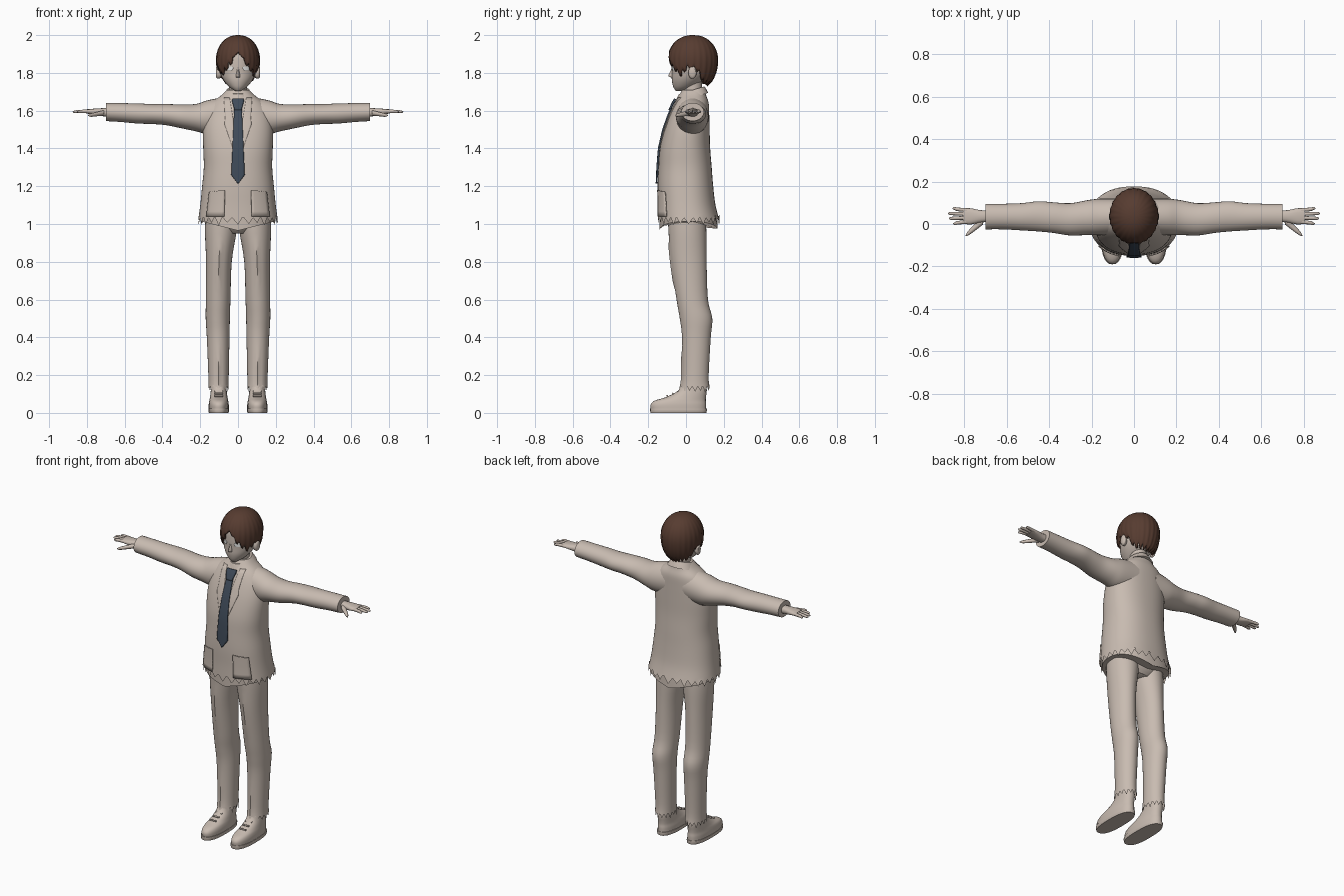
import bpy, bmesh, math

cube = bpy.data.objects.get("Cube")
if cube:
    bpy.data.objects.remove(cube, do_unlink=True)


def material(name, rgb):
    mat = bpy.data.materials.new(name)
    mat.use_nodes = True
    mat.diffuse_color = (*rgb, 1)
    mat.node_tree.nodes["Principled BSDF"].inputs["Base Color"].default_value = (*rgb, 1)
    return mat


CLOTH = material("warm beige", (.58, .50, .44))
HAIR = material("dark brown", (.095, .045, .03))
TIE = material("slate blue", (.05, .07, .1))
WHITE = material("eye white", (.85, .85, .83))


def finish(name, bm, mat, mirror=False, thick=0, angle=45):
    """Turn a bmesh into a smooth shaded object with its modifiers."""
    bmesh.ops.recalc_face_normals(bm, faces=bm.faces[:])
    mesh = bpy.data.meshes.new(name)
    bm.to_mesh(mesh)
    bm.free()
    mesh.materials.append(mat)
    obj = bpy.data.objects.new(name, mesh)
    bpy.context.collection.objects.link(obj)
    bpy.ops.object.select_all(action="DESELECT")
    obj.select_set(True)
    bpy.context.view_layer.objects.active = obj
    bpy.ops.object.shade_smooth_by_angle(angle=math.radians(angle))
    if thick:
        mod = obj.modifiers.new("thickness", "SOLIDIFY")
        mod.thickness = thick
    if mirror:
        obj.modifiers.new("mirror", "MIRROR")
    return obj


def resample(rows, steps=4):
    """Smooth curve through the section rows."""
    out = []
    for i in range(len(rows) - 1):
        quad = [rows[max(i - 1, 0)], rows[i], rows[i + 1], rows[min(i + 2, len(rows) - 1)]]
        for k in range(steps):
            t = k / steps
            out.append([b + t * (c - a + t * (2*a - 5*b + 4*c - d + t * (3*(b - c) + d - a))) / 2
                        if (c - a) or (d - b) else b for a, b, c, d in zip(*quad)])
    return out + [list(rows[-1])]


def power(v, p):
    return math.copysign(abs(v) ** (2 / p), v)


def skin_rings(bm, rings):
    for low, high in zip(rings, rings[1:]):
        for j in range(len(low)):
            bm.faces.new((low[j - 1], low[j], high[j], high[j - 1]))


def loft(name, rows, mat=CLOTH, axis="z", n=28, p=2.0, hem=0, caps=True, warp=None, **kw):
    """Sections are (position, centre u, centre v, radius u, radius v)."""
    bm = bmesh.new()
    rings = []
    for i, (pos, cu, cv, ru, rv) in enumerate(resample(rows)):
        ring = []
        for j in range(n):
            a = math.tau * j / n
            u, v = cu + ru * power(math.cos(a), p), cv + rv * power(math.sin(a), p)
            co = [u, v, pos] if axis == "z" else [pos, u, v]
            if hem and i == 0:
                co[2] += hem * (1 if j % 2 else -1) * (1 + .4 * math.sin(5 * j))
            if warp:
                co = warp(*co)
            ring.append(bm.verts.new(co))
        rings.append(ring)
    skin_rings(bm, rings)
    if caps:
        bm.faces.new(rings[0])
    bm.faces.new(rings[-1])
    return finish(name, bm, mat, **kw)


# Jacket body and the lining below its ragged hem
BODY = [(1.02, 0, .014, .211, .163), (1.1, 0, .004, .2, .152), (1.2, 0, -.003, .19, .147),
        (1.3, 0, -.005, .181, .141), (1.4, 0, -.005, .184, .133), (1.5, 0, .005, .185, .12),
        (1.58, 0, .018, .172, .105), (1.64, 0, .03, .14, .09), (1.68, 0, .035, .09, .072),
        (1.71, 0, .04, .06, .06)]
BODY_P = 2.3
loft("jacket", BODY, n=56, p=BODY_P, hem=.02, caps=False)
loft("jacket_lining", [(.985, 0, .014, .198, .154), (1.06, 0, .01, .198, .15), (1.12, 0, 0, .18, .13)],
     n=40, p=BODY_P, warp=lambda x, y, z: (x, y, z + (.25 * abs(x) - .02 if z < 1 else 0)))


def front_y(x, z):
    """Depth of the jacket front at a given point."""
    for lo, hi in zip(BODY, BODY[1:]):
        if z <= hi[0] or hi is BODY[-1]:
            t = min(max((z - lo[0]) / (hi[0] - lo[0]), 0), 1)
            _, _, cy, rx, ry = [a + t * (b - a) for a, b in zip(lo, hi)]
            return cy - ry * max(1 - abs(x / rx) ** BODY_P, 0) ** (1 / BODY_P)


def strip(name, rows, lift, mat=CLOTH, thick=.006, cols=6, steps=5, depth=front_y, **kw):
    """Thin panel lying on the front; rows are (z, left x, right x)."""
    bm = bmesh.new()
    lines = []
    for i in range((len(rows) - 1) * steps + 1):
        k = min(i // steps, len(rows) - 2)
        t = i / steps - k
        z, xl, xr = [a + t * (b - a) for a, b in zip(rows[k], rows[k + 1])]
        xs = [xl + (xr - xl) * c / cols for c in range(cols + 1)]
        lines.append([bm.verts.new((x, depth(x, z) - lift, z)) for x in xs])
    for a, b in zip(lines, lines[1:]):
        for c in range(cols):
            bm.faces.new((a[c], a[c + 1], b[c + 1], b[c]))
    return finish(name, bm, mat, thick=thick, **kw)


# Jacket panels, lapels and tie
strip("lapel", [(1.67, .045, .075), (1.56, .026, .068), (1.53, .024, .072), (1.41, .012, .03)],
      .004, mirror=True)
strip("front_panel", [(1.18, .068, .07), (1.17, .068, .15), (1.04, .072, .165)], .003, mirror=True)
strip("tie_blade", [(1.62, -.02, .02), (1.5, -.025, .025), (1.26, -.036, .036), (1.215, -.002, .002)],
      .011, TIE, .009)
strip("tie_knot", [(1.665, -.03, .03), (1.65, -.031, .031), (1.605, -.018, .018)], .017, TIE, .012)

# Shirt collar, tilted up towards the nape
loft("collar", [(1.665, 0, .03, .09, .088), (1.69, 0, .03, .072, .076), (1.705, 0, .03, .06, .068)],
     warp=lambda x, y, z: (x, y, z + .3 * (y - .02)))
loft("neck", [(1.65, 0, .04, .05, .052), (1.72, 0, .035, .047, .05), (1.79, 0, .03, .05, .055)])

# Sleeves
loft("sleeve", [(.06, .035, 1.575, .085, .1), (.16, .033, 1.565, .086, .09), (.22, .03, 1.563, .082, .073),
                (.3, .022, 1.57, .076, .063), (.38, .03, 1.579, .072, .056), (.45, .036, 1.582, .071, .053),
                (.53, .034, 1.585, .064, .053), (.62, .035, 1.59, .06, .05), (.7, .035, 1.593, .06, .048)],
     axis="x", mirror=True)

# Hands
loft("palm", [(.67, .037, 1.59, .027, .023), (.72, .036, 1.592, .029, .021),
              (.77, .036, 1.595, .038, .015), (.805, .038, 1.596, .036, .011)],
     axis="x", n=16, p=2.4, mirror=True)
for finger, y, tip in (("index", .01, .852), ("middle", .029, .872), ("ring", .047, .875), ("little", .065, .855)):
    spread = (y - .038) * .3
    loft(finger + "_finger", [(.785, y, 1.596, .009, .01), (.83, y + spread / 2, 1.596, .0085, .009),
                              (tip - .01, y + spread, 1.594, .007, .007), (tip, y + spread, 1.594, .002, .002)],
         axis="x", n=10, mirror=True)
loft("thumb", [(.71, .018, 1.588, .02, .015), (.745, -.012, 1.582, .017, .012),
               (.78, -.043, 1.576, .011, .009), (.793, -.055, 1.575, .002, .002)],
     axis="x", n=10, mirror=True)

# Trousers with a pressed crease
loft("trouser_seat", [(.95, 0, .012, .1, .07), (.98, 0, .008, .155, .095),
                      (1.02, 0, .005, .175, .105), (1.1, 0, .005, .17, .1)])


def crease(x, y, z):
    return x, y + (-.006 if y < .03 and abs(x - .1) < .004 else 0), z


loft("trouser_leg", [(.13, .103, .048, .054, .077), (.2, .103, .05, .054, .07), (.4, .105, .055, .06, .076),
                     (.5, .107, .053, .064, .086), (.6, .105, .033, .065, .083), (.8, .101, .015, .068, .094),
                     (.95, .092, .008, .083, .1), (1.02, .088, .005, .087, .1)],
     n=32, hem=.018, caps=False, warp=crease, mirror=True)

# Shoes with a flat sole
loft("shoe_sole", [(0, .102, -.04, .052, .148), (.012, .102, -.04, .055, .15), (.022, .102, -.04, .055, .15)],
     p=2.5, mirror=True)
loft("shoe_upper", [(.02, .102, -.04, .053, .147), (.045, .102, -.04, .053, .147), (.065, .102, -.03, .05, .135),
                    (.085, .102, .002, .046, .104), (.12, .102, .035, .042, .075),
                    (.17, .102, .045, .04, .06)], p=2.3, mirror=True)
for k in range(3):
    y = -.1 + .03 * k
    loft("shoe_lace", [(.08, y, .09 + .012 * k, .005, .005), (.124, y, .09 + .012 * k, .005, .005)],
         axis="x", n=8, mirror=True)

# Head, nose and ears
FACE = [(1.705, 0, -.032, .016, .022), (1.725, 0, -.012, .046, .055), (1.76, 0, .008, .076, .083),
        (1.8, 0, .025, .095, .1), (1.85, 0, .03, .101, .106), (1.9, 0, .035, .098, .105),
        (1.96, 0, .035, .06, .07)]
loft("head", FACE)
loft("nose", [(1.775, 0, -.07, .011, .008), (1.785, 0, -.073, .011, .02), (1.81, 0, -.07, .007, .012),
              (1.835, 0, -.068, .005, .006)], n=12)
loft("ear", [(.09, .03, 1.8, .016, .026), (.108, .034, 1.802, .022, .033), (.117, .036, 1.804, .014, .024)],
     axis="x", n=16, mirror=True)


def face_y(x, z):
    return .027 - .103 * math.sqrt(1 - (x / .099) ** 2)


strip("eye", [(1.835, .03, .058), (1.825, .025, .064), (1.813, .033, .058)], .002, WHITE, .004,
      depth=face_y, mirror=True)


# Hair cap: grooved shell whose lower edge follows the fringe, ears and nape
def hair_edge(a, j):
    front = abs((a - 1.5 * math.pi + math.pi) % math.tau - math.pi)
    jag = .012 * (1 if j % 4 < 2 else -1)
    stops = [(0, 1.915), (.3, 1.865), (.65, 1.825), (1.0, 1.79), (1.25, 1.825),
             (1.75, 1.82), (2.1, 1.755), (math.pi, 1.74)]
    for (a0, z0), (a1, z1) in zip(stops, stops[1:]):
        if front <= a1:
            return z0 + (z1 - z0) * (front - a0) / (a1 - a0) + (jag if front > .2 else 0)
    return stops[-1][1]


bm = bmesh.new()
N, ROWS = 96, 14
crown = (0, .037, 1.87)
rings = []
for i in range(1, ROWS + 1):
    ring = []
    for j in range(N):
        a = math.tau * j / N
        edge = hair_edge(a, j) - crown[2]
        end = math.acos(edge / (.13 if edge > 0 else .17))
        phi = end * i / ROWS
        height = math.cos(phi) * (.13 if phi < math.pi / 2 else .17)
        groove = 1 + .018 * math.cos(a * 24) * (i / ROWS)
        r = math.sin(phi) ** .9 * groove
        ring.append(bm.verts.new((.115 * r * math.cos(a), crown[1] + .132 * r * math.sin(a), crown[2] + height)))
    rings.append(ring)
skin_rings(bm, rings)
top = bm.verts.new((0, crown[1], 2))
for j in range(N):
    bm.faces.new((rings[0][j - 1], rings[0][j], top))
finish("hair", bm, HAIR, thick=.012, angle=60)
